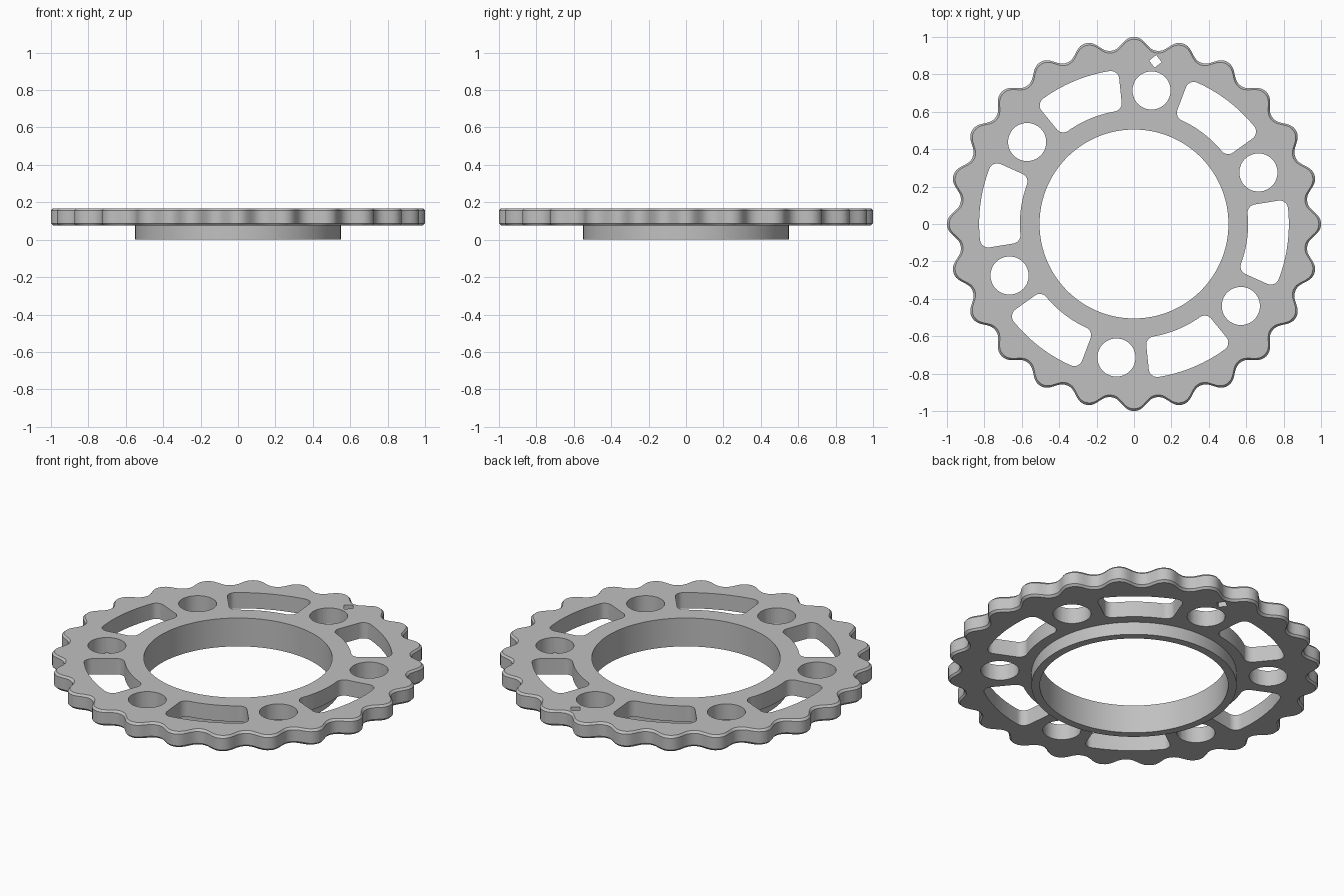
import bpy, bmesh
from math import sin, cos, pi, radians

cube = bpy.data.objects.get("Cube")
if cube:
    bpy.data.objects.remove(cube)

TEETH, STEPS = 24, 16
TOP, BASE, CHAMFER = 0.168, 0.075, 0.012

metal = bpy.data.materials.new("grey metal")
metal.use_nodes = True
grey = (0.53, 0.53, 0.53, 1)
metal.diffuse_color = grey
metal.node_tree.nodes["Principled BSDF"].inputs["Base Color"].default_value = grey


def polar(r, a):
    return r * cos(a), r * sin(a)


def tooth_radius(a):
    s = cos(TEETH * a)
    return 0.967 + 0.033 * (s + 0.2 * s * (1 - s * s))


def make_object(name, bm):
    bmesh.ops.recalc_face_normals(bm, faces=bm.faces)
    mesh = bpy.data.meshes.new(name)
    bm.to_mesh(mesh)
    bm.free()
    mesh.materials.append(metal)
    obj = bpy.data.objects.new(name, mesh)
    bpy.context.collection.objects.link(obj)
    return obj


def add_prism(bm, outline):
    """Closed prism that passes right through the plate."""
    low = [bm.verts.new((x, y, BASE - 0.1)) for x, y in outline]
    face = bm.faces.new(low)
    grown = bmesh.ops.extrude_face_region(bm, geom=[face])["geom"]
    verts = [v for v in grown if isinstance(v, bmesh.types.BMVert)]
    bmesh.ops.translate(bm, verts=verts, vec=(0, 0, TOP - BASE + 0.2))


def slot_outline(mid, half, r_in, r_out, fillet):
    """Ring-sector outline with rounded corners."""
    points = []
    for r, side, turn in ((r_out, 1, 0), (r_in, 1, 1), (r_in, -1, 2), (r_out, -1, 3)):
        rc = r - fillet if r == r_out else r + fillet
        ac = mid + side * (half - fillet / rc)
        cx, cy = polar(rc, ac)
        for i in range(7):
            dx, dy = polar(fillet, ac + (turn + i / 6) * pi / 2)
            points.append((cx + dx, cy + dy))
        # Arc between the two corners on the same radius
        if turn in (1, 3):
            span = half - fillet / rc
            points += [polar(r, mid + side * span * (1 - i / 8)) for i in range(1, 16)]
    return points


# Toothed plate with the hub collar below it, turned as one closed section
bm = bmesh.new()
rings = []
for i in range(TEETH * STEPS):
    a = 2 * pi * i / (TEETH * STEPS)
    rim = tooth_radius(a)
    section = [(0.505, 0), (0.505, TOP), (rim - CHAMFER, TOP), (rim, TOP - CHAMFER),
               (rim, BASE + CHAMFER), (rim - CHAMFER, BASE), (0.55, BASE), (0.55, 0)]
    rings.append([bm.verts.new((*polar(r, a), z)) for r, z in section])
for i, ring in enumerate(rings):
    prev = rings[i - 1]
    for j in range(len(ring)):
        bm.faces.new((prev[j - 1], ring[j - 1], ring[j], prev[j]))
sprocket = make_object("toothed_ring", bm)

# Bolt holes, lightening slots and the small timing mark
bm = bmesh.new()
for k in range(6):
    a = radians(22.5 + 60 * k)
    cx, cy = polar(0.72, a)
    circle = [polar(0.102, 2 * pi * i / 48) for i in range(48)]
    add_prism(bm, [(cx + x, cy + y) for x, y in circle])
    add_prism(bm, slot_outline(a + radians(30), radians(16.7), 0.61, 0.828, 0.045))
cx, cy = polar(0.877, radians(82.5))
add_prism(bm, [(cx + x, cy + y) for x, y in
               (polar(0.034, radians(82.5 + 90 * k)) for k in range(4))])
cutter = make_object("hole_cutter", bm)
cutter.hide_render = True

cut = sprocket.modifiers.new("holes", "BOOLEAN")
cut.operation = "DIFFERENCE"
cut.solver = "EXACT"
cut.object = cutter

# Bake the cut so that sharp edges follow the new openings
bpy.ops.object.select_all(action="DESELECT")
sprocket.select_set(True)
bpy.context.view_layer.objects.active = sprocket
bpy.ops.object.modifier_apply(modifier=cut.name)
bpy.data.objects.remove(cutter)
bpy.ops.object.shade_smooth_by_angle(angle=radians(30))
